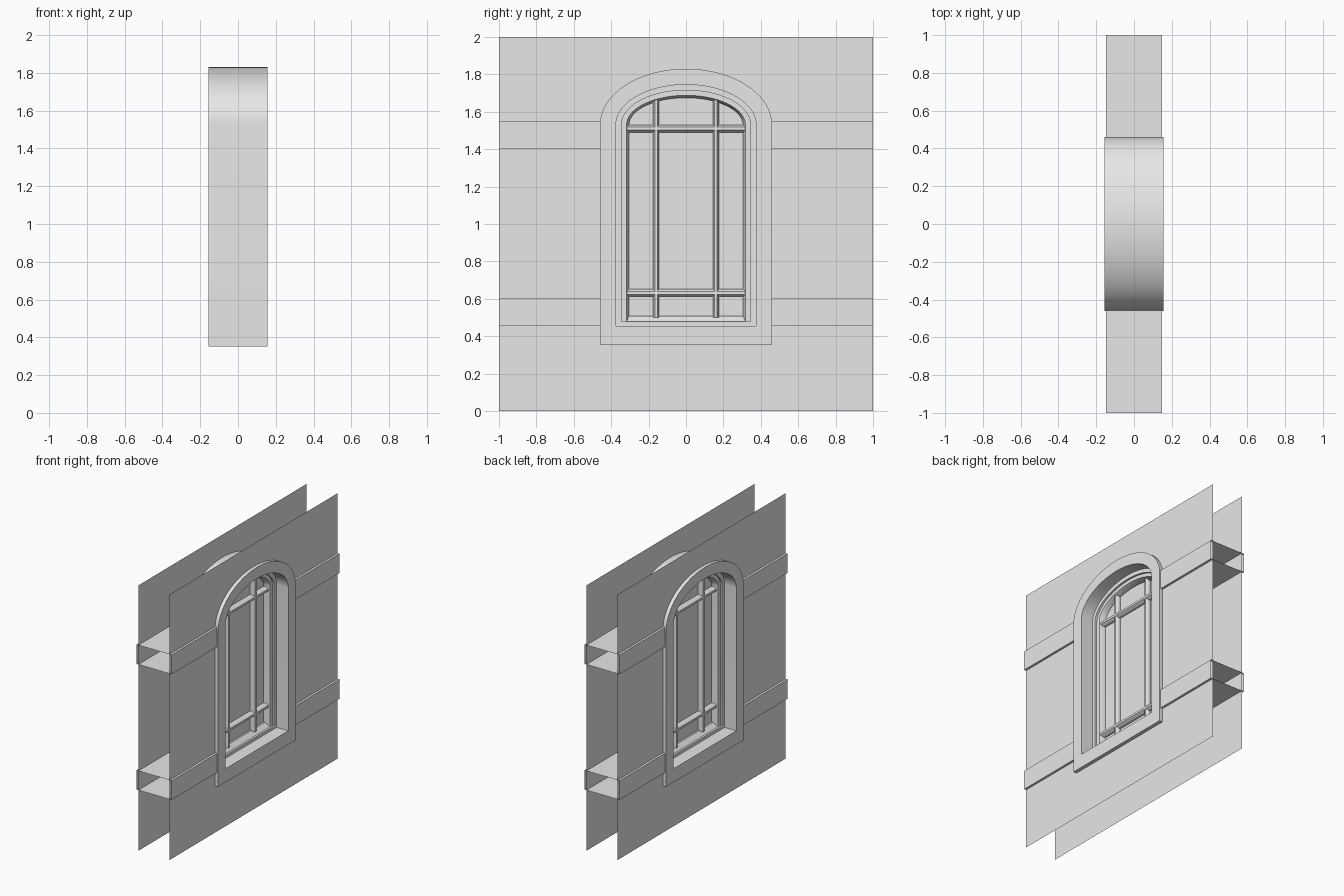
import bpy, bmesh, math
from mathutils import Vector

cube = bpy.data.objects.get("Cube")
if cube:
    bpy.data.objects.remove(cube, do_unlink=True)

# Single plaster colour
GREY = (0.8, 0.8, 0.8, 1.0)
plaster = bpy.data.materials.new("plain_grey")
plaster.use_nodes = True
plaster.diffuse_color = GREY
plaster.node_tree.nodes["Principled BSDF"].inputs["Base Color"].default_value = GREY

SPRING = 1.53      # height where the arch starts
OUTER = 0.46       # half width of the surround
RISE = 0.30        # rise of the outer arch
SEGMENTS = 40


def finish(name, bm, smooth=False, recalc=True):
    if recalc:
        bmesh.ops.recalc_face_normals(bm, faces=bm.faces)
    mesh = bpy.data.meshes.new(name)
    bm.to_mesh(mesh)
    bm.free()
    mesh.materials.append(plaster)
    obj = bpy.data.objects.new(name, mesh)
    bpy.context.collection.objects.link(obj)
    if smooth:
        bpy.ops.object.select_all(action='DESELECT')
        obj.select_set(True)
        bpy.context.view_layer.objects.active = obj
        bpy.ops.object.shade_smooth_by_angle(angle=math.radians(30))
    return obj


def arch(inset, bottom, x):
    """Outline of an arched opening, inset from the outer surround."""
    half, rise = OUTER - inset, RISE - inset
    pts = [(x, -half, bottom), (x, half, bottom)]
    for i in range(SEGMENTS + 1):
        a = math.pi * i / SEGMENTS
        pts.append((x, half * math.cos(a), SPRING + rise * math.sin(a)))
    return [Vector(p) for p in pts]


def bridge(bm, ring_a, ring_b):
    n = len(ring_a)
    for i in range(n):
        j = (i + 1) % n
        bm.faces.new((ring_a[i], ring_a[j], ring_b[j], ring_b[i]))


def prism(name, profile, start, end, place, caps=True):
    """Extrude a 2D profile; place(u, v, t) maps it into space."""
    bm = bmesh.new()
    rings = [[bm.verts.new(place(u, v, t)) for u, v in profile] for t in (start, end)]
    bridge(bm, *rings)
    if caps:
        for ring in rings:
            bm.faces.new(ring)
    return finish(name, bm)


# Arched surround with reveal and stepped sash: (inset, bottom, depth)
steps = [(0, 0.352, 0.157), (0.085, 0.455, 0.157), (0.085, 0.455, 0.06),
         (0.115, 0.478, 0.06), (0.115, 0.478, 0.045), (0.142, 0.478, 0.045),
         (0.155, 0.508, 0.012)]
loop = steps + [(i, b, -x) for i, b, x in reversed(steps)]
bm = bmesh.new()
rings = [[bm.verts.new(p) for p in arch(*s)] for s in loop]
for k, ring in enumerate(rings):
    bridge(bm, ring, rings[(k + 1) % len(rings)])
finish("window_surround", bm, smooth=True)

# Glass pane
bm = bmesh.new()
bm.faces.new([bm.verts.new(p) for p in arch(0.153, 0.5, 0)])
finish("window_pane", bm)

# Sill strip under the sash, across the full opening
sill = [(-0.06, 0.45), (0.06, 0.45), (0.06, 0.478), (-0.06, 0.478)]
prism("window_sill", sill, -0.376, 0.376, lambda u, v, t: (u, t, v))

# Two wall sheets with the arched hole
for name, x in (("wall_left", 0.13), ("wall_right", -0.13)):
    bm = bmesh.new()
    square = [(x, -1, 0), (x, 1, 0), (x, 1, 2), (x, -1, 2)]
    for outline in (square, arch(0, 0.352, x)):
        vs = [bm.verts.new(p) for p in outline]
        for i, v in enumerate(vs):
            bm.edges.new((v, vs[(i + 1) % len(vs)]))
    bmesh.ops.triangle_fill(bm, use_beauty=True, use_dissolve=False, edges=bm.edges[:])
    bm.normal_update()
    for f in bm.faces:
        if f.normal.x * x < 0:
            f.normal_flip()
    finish(name, bm, recalc=False)

# Horizontal bands, open at their ends, each side of the window
for level, low, high in (("lower", 0.457, 0.602), ("upper", 1.404, 1.55)):
    rect = [(-0.147, low), (0.147, low), (0.147, high), (-0.147, high)]
    for side, s in (("front", -1), ("back", 1)):
        prism(f"{level}_band_{side}", rect, s * 0.458, s,
              lambda u, v, t: (u, t, v), caps=False)


# Chamfered glazing bars
def bar_profile(w):
    half = [(0.018, -w), (0.036, -w * 0.4), (0.036, w * 0.4), (0.018, w)]
    return half + [(-u, -v) for u, v in half]


for label, z in (("lower", 0.632), ("upper", 1.51)):
    prism(f"{label}_glazing_bar", bar_profile(0.02), -0.32, 0.32,
          lambda u, v, t: (u, t, z + v))
for label, y in (("front", -0.16), ("back", 0.16)):
    prism(f"{label}_upright_bar", bar_profile(0.016), 0.5, 1.67,
          lambda u, v, t: (u, y + v, t))
